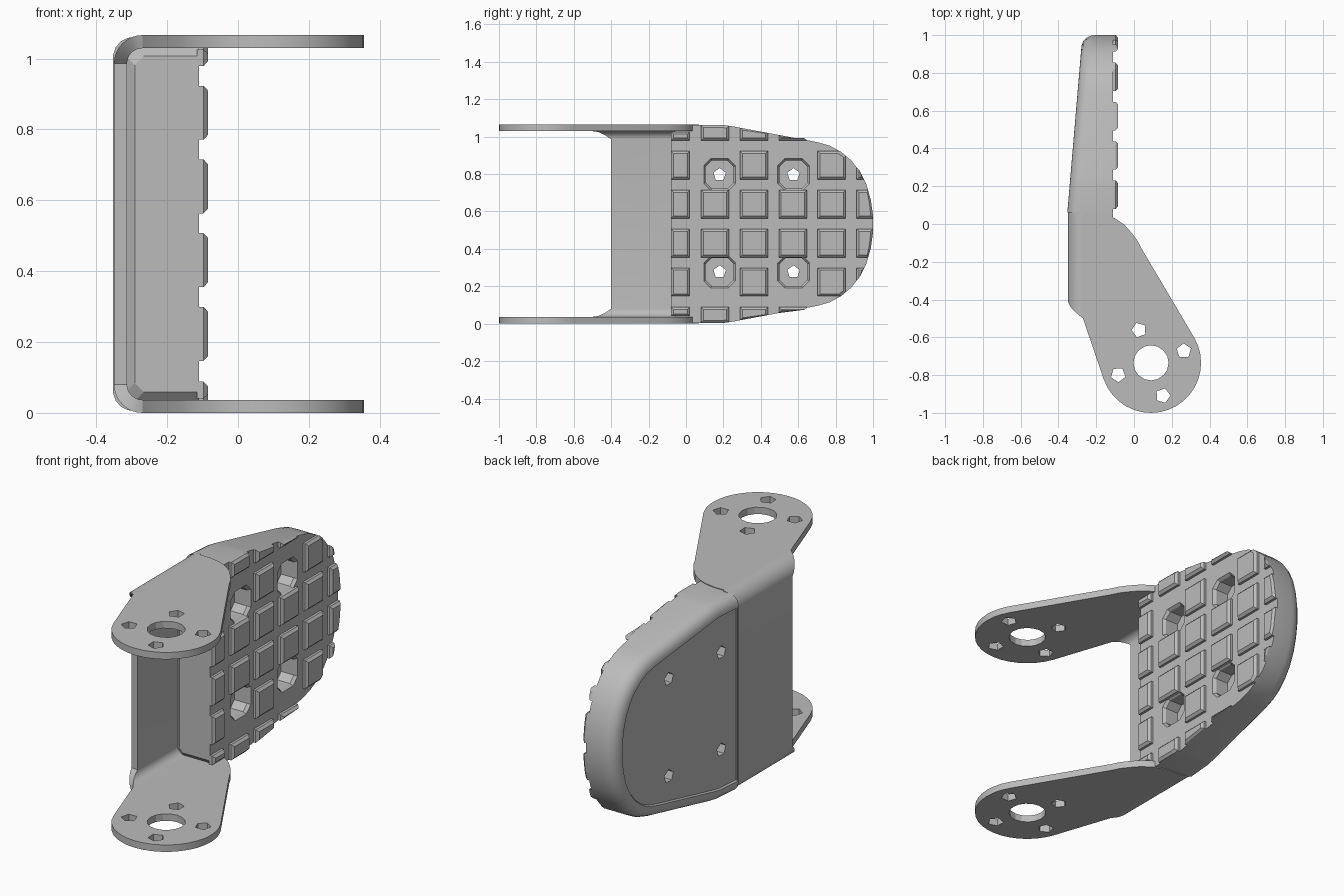
import bpy, bmesh, math
from mathutils import Vector

if "Cube" in bpy.data.objects:
    bpy.data.objects.remove(bpy.data.objects["Cube"])

MID = 0.533          # mirror height
TREAD = -0.11        # base of the tread
grey = bpy.data.materials.new("plain grey")
grey.use_nodes = True
grey.diffuse_color = (0.5, 0.5, 0.5, 1)
grey.node_tree.nodes["Principled BSDF"].inputs["Base Color"].default_value = (0.5, 0.5, 0.5, 1)


def finish(name, bm, hidden=False):
    bmesh.ops.recalc_face_normals(bm, faces=bm.faces)
    mesh = bpy.data.meshes.new(name)
    bm.to_mesh(mesh)
    bm.free()
    mesh.materials.append(grey)
    ob = bpy.data.objects.new(name, mesh)
    bpy.context.collection.objects.link(ob)
    ob.hide_render = hidden
    if hidden:
        ob.hide_set(True)
    return ob


def loft(bm, rings, caps=True):
    """Join closed rings of points with quads and cap both ends."""
    vs = [[bm.verts.new(p) for p in r] for r in rings]
    n = len(vs[0])
    for a, b in zip(vs, vs[1:]):
        for i in range(n):
            j = (i + 1) % n
            bm.faces.new((a[i], a[j], b[j], b[i]))
    if caps:
        bm.faces.new(vs[0])
        bm.faces.new(vs[-1])


def ngon(u, v, r, n, turn=0.0):
    return [(u + r * math.cos(turn + math.tau * i / n),
             v + r * math.sin(turn + math.tau * i / n)) for i in range(n)]


def cut(ob, cutter):
    mod = ob.modifiers.new("cut", 'BOOLEAN')
    mod.operation, mod.solver, mod.object = 'DIFFERENCE', 'EXACT', cutter


def smooth(ob, angle=30):
    bpy.ops.object.select_all(action='DESELECT')
    ob.select_set(True)
    bpy.context.view_layer.objects.active = ob
    bpy.ops.object.shade_smooth_by_angle(angle=math.radians(angle))


# Flanges: flat arms with a round drilled tip
TIP = (0.09, -0.735)
arm = [(-0.27, 0.06), (-0.27, -0.5)]
arm += [(TIP[0] + 0.265 * math.cos(math.radians(a)), TIP[1] + 0.265 * math.sin(math.radians(a)))
        for a in range(200, 391, 10)]
arm += [(0.04, -0.13), (0.02, -0.09), (-0.01, -0.05), (-0.05, -0.005),
        (-0.1, 0.03), (-0.15, 0.05), (-0.21, 0.06)]
bm = bmesh.new()
holes = [ngon(*TIP, 0.093, 16)]
for k in range(4):
    a = math.radians(20 + 90 * k)
    holes.append(ngon(TIP[0] + 0.185 * math.cos(a), TIP[1] + 0.185 * math.sin(a), 0.04, 5, a))
for h in holes:
    loft(bm, [[(x, y, z) for x, y in h] for z in (-0.1, 1.2)])
arm_drill = finish("arm_drill", bm, True)
for name, z in (("lower_flange", 0), ("upper_flange", 2 * MID - 0.037)):
    bm = bmesh.new()
    loft(bm, [[(x, y, h) for x, y in arm] for h in (z, z + 0.037)])
    ob = finish(name, bm)
    cut(ob, arm_drill)
    smooth(ob)

# Web with rounded bends into the flanges
half = []
for i in range(9):
    t = i / 8
    a = t * math.pi / 2
    c, s = math.cos(a), math.sin(a)
    half.append((-0.27 - 0.08 * s, 0.08 - 0.08 * c, -0.27 - 0.043 * s, 0.08 - 0.043 * c,
                 -0.5 + 0.1 * t))
full = half + [(xo, 2 * MID - zo, xi, 2 * MID - zi, y) for xo, zo, xi, zi, y in reversed(half)]
bm = bmesh.new()
loft(bm, [[(xo, y, zo), (xo, 0.07, zo), (xi, 0.07, zi), (xi, y, zi)] for xo, zo, xi, zi, y in full])
smooth(finish("web", bm))

# Pad outline in y and z, wide heel to rounded toe
top = [(0.06, 0.529), (0.2, 0.529), (0.25, 0.522), (0.7, 0.438), (0.77, 0.418), (0.83, 0.385),
       (0.885, 0.338), (0.93, 0.28), (0.965, 0.21), (0.988, 0.13), (1.0, 0.045)]
outline = top + [(y, -h) for y, h in reversed(top)]


def inset(d):
    """Move the outline inwards, keeping the heel edge in place."""
    pts = []
    for i, (y, h) in enumerate(outline):
        p, q = outline[max(i - 1, 0)], outline[min(i + 1, len(outline) - 1)]
        t = Vector((q[0] - p[0], q[1] - p[1])).normalized()
        pts.append((y + t.y * d, h - t.x * d))
    return pts


def back(y):
    return -0.353 + 0.085 * (y - 0.06)


# Pad: straight wall, rounded back edge, thin lip, recessed back face
bm = bmesh.new()
rings = [[(TREAD, 0.03 if i in (0, len(outline) - 1) else y, MID + h)
          for i, (y, h) in enumerate(outline)]]
for d, dx in ((0, 0.065), (0.004, 0.042), (0.014, 0.022), (0.03, 0.008),
              (0.05, 0.001), (0.066, 0), (0.072, 0.008)):
    rings.append([(back(y) + dx, y, MID + h) for y, h in inset(d)])
loft(bm, rings)
pad = finish("pad", bm)

# Bolt pockets and through holes
CENTRES = [(y, z) for y in (0.18, 0.575) for z in (0.277, 0.797)]
bm = bmesh.new()
for y, z in CENTRES:
    w, c = 0.085, 0.048
    octagon = [(w, c), (c, w), (-c, w), (-w, c), (-w, -c), (-c, -w), (c, -w), (w, -c)]
    loft(bm, [[(x, y + u * k, z + v * k) for u, v in octagon]
              for x, k in ((-0.2, 0.88), (-0.125, 0.88), (-0.105, 1.04))])
pockets = finish("pocket_cutter", bm, True)
bm = bmesh.new()
for y, z in CENTRES:
    loft(bm, [[(x, u, v) for u, v in ngon(y, z, 0.035, 5, 0.3)] for x in (-0.5, -0.05)])
bolts = finish("bolt_cutter", bm, True)
cut(pad, pockets)
cut(pad, bolts)
smooth(pad)

# Neck of the pad, fitted between the flanges with a chamfered front
bm = bmesh.new()
rings = []
for y, d in ((-0.08, 0.022), (-0.06, 0), (0.08, 0)):
    x, z, c = -0.313 + d, 0.037 + d, 0.025
    rings.append([(TREAD, y, z), (x + c, y, z), (x, y, z + c),
                  (x, y, 2 * MID - z - c), (x + c, y, 2 * MID - z), (TREAD, y, 2 * MID - z)])
loft(bm, rings)
finish("pad_neck", bm)

# Tread blocks, trimmed to the outline, with chamfered tops
COLS = [(-0.08, 0.02)] + [(0.08 + 0.208 * i, 0.23 + 0.208 * i) for i in range(5)]
ROWS = [(0.0, 0.088)] + [(0.147 + 0.208 * i, 0.299 + 0.208 * i) for i in range(4)] + [(0.979, 1.07)]
bm = bmesh.new()
for ci, (y0, y1) in enumerate(COLS):
    for ri, (z0, z1) in enumerate(ROWS):
        if ci in (1, 3) and ri in (1, 4):
            continue
        if ci == 0:
            z0, z1 = max(z0, 0.04), min(z1, 2 * MID - 0.04)
        b = bmesh.new()
        b.faces.new([b.verts.new((TREAD - 0.005, y, z))
                     for y, z in ((y0, z0), (y1, z0), (y1, z1), (y0, z1))])
        for (ya, ha), (yb, hb) in zip(outline, outline[1:]):
            if ci:
                bmesh.ops.bisect_plane(b, geom=b.verts[:] + b.edges[:] + b.faces[:],
                                       plane_co=(0, ya, MID + ha),
                                       plane_no=(0, ha - hb, yb - ya), clear_outer=True)
        loop = [v.co.copy() for f in b.faces for v in f.verts]
        b.free()
        if len(loop) < 3:
            continue
        ys, zs = [p.y for p in loop], [p.z for p in loop]
        w, h = max(ys) - min(ys), max(zs) - min(zs)
        if min(w, h) < 0.03:
            continue
        cy, cz = (max(ys) + min(ys)) / 2, (max(zs) + min(zs)) / 2
        ky, kz = 1 - 0.026 / w, 1 - 0.026 / h
        loft(bm, [[(TREAD - 0.005, p.y, p.z) for p in loop], [(-0.097, p.y, p.z) for p in loop],
                  [(-0.085, cy + (p.y - cy) * ky, cz + (p.z - cz) * kz) for p in loop]])
finish("tread_blocks", bm)
